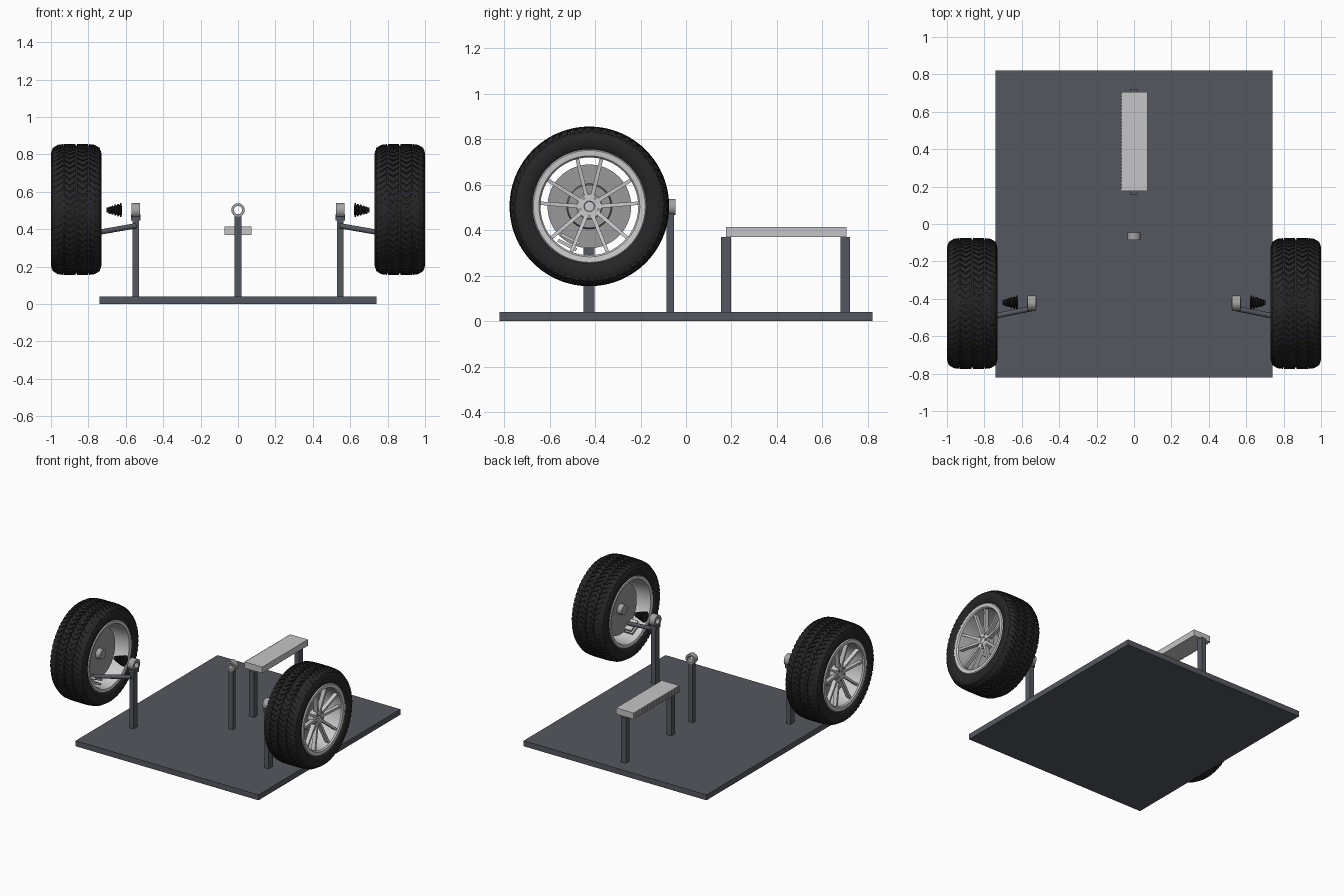
import bpy, bmesh, math
from mathutils import Vector, Matrix

if "Cube" in bpy.data.objects:
    bpy.data.objects.remove(bpy.data.objects["Cube"])

def material(name, rgb):
    m = bpy.data.materials.new(name)
    m.diffuse_color = (*rgb, 1)
    m.use_nodes = True
    m.node_tree.nodes["Principled BSDF"].inputs["Base Color"].default_value = m.diffuse_color
    return m

FRAME = material("slate grey", (0.09, 0.097, 0.115))
LIGHT = material("light grey", (0.56, 0.56, 0.57))
METAL = material("alloy silver", (0.60, 0.60, 0.61))
DISC = material("disc grey", (0.32, 0.32, 0.325))
BUSH = material("bushing grey", (0.36, 0.36, 0.37))
TYRE = material("rubber black", (0.02, 0.02, 0.021))
BOOT = material("boot black", (0.013, 0.013, 0.014))

def finish(bm, name, mat, smooth=False):
    bmesh.ops.recalc_face_normals(bm, faces=bm.faces)
    mesh = bpy.data.meshes.new(name)
    bm.to_mesh(mesh)
    bm.free()
    mesh.materials.append(mat)
    ob = bpy.data.objects.new(name, mesh)
    bpy.context.collection.objects.link(ob)
    if smooth:
        bpy.ops.object.select_all(action='DESELECT')
        ob.select_set(True)
        bpy.context.view_layer.objects.active = ob
        bpy.ops.object.shade_smooth_by_angle(angle=math.radians(35))
    return ob

def add_box(bm, lo, hi, matrix=Matrix()):
    lo, hi = Vector(lo), Vector(hi)
    m = matrix @ Matrix.Translation((lo + hi) / 2) @ Matrix.Diagonal((*(hi - lo), 1))
    bmesh.ops.create_cube(bm, size=1, matrix=m)

def box(name, lo, hi, mat):
    bm = bmesh.new()
    add_box(bm, lo, hi)
    return finish(bm, name, mat)

def add_lathe(bm, profile, n, matrix, closed=True):
    """Revolve (x, radius) points around the local x axis."""
    rings = []
    for i in range(n):
        a = 2 * math.pi * i / n
        rings.append([bm.verts.new(matrix @ Vector((u, r * math.cos(a), r * math.sin(a))))
                      for u, r in profile])
    k = len(profile)
    for i in range(n):
        p, q = rings[i], rings[(i + 1) % n]
        for j in range(k if closed else k - 1):
            bm.faces.new((p[j], p[(j + 1) % k], q[(j + 1) % k], q[j]))
    if not closed:
        bm.faces.new([r[0] for r in rings])
        bm.faces.new([r[-1] for r in rings])

def lathe(name, profile, n, matrix, mat, closed=True):
    bm = bmesh.new()
    add_lathe(bm, profile, n, matrix, closed)
    return finish(bm, name, mat, True)

def rod(name, a, b, radius, mat):
    a, b = Vector(a), Vector(b)
    m = Matrix.Translation(a) @ (b - a).to_track_quat('X', 'Z').to_matrix().to_4x4()
    return lathe(name, [(0, radius), ((b - a).length, radius)], 16, m, mat, False)

# base plate and centre stands
box("base_plate", (-0.74, -0.82, 0), (0.74, 0.82, 0.04), FRAME)
box("centre_post", (-0.018, -0.085, 0.04), (0.018, -0.052, 0.475), FRAME)
for name, y in (("front_rack_post", 0.155), ("back_rack_post", 0.68)):
    box(name, (-0.019, y, 0.04), (0.019, y + 0.042, 0.37), FRAME)

# rack bar with fine teeth along one long side
bm = bmesh.new()
add_box(bm, (-0.068, 0.177, 0.37), (0.072, 0.705, 0.415))
for i in range(30):
    y = 0.18 + i * 0.0175
    add_box(bm, (-0.073, y, 0.37), (-0.067, y + 0.0085, 0.415))
finish(bm, "rack_bar", LIGHT)

def bushing(name, centre, length, r, hole, turn):
    m = Matrix.Translation(centre) @ Matrix.Rotation(turn, 4, 'Z')
    h = length / 2
    lathe(name, [(-h, hole), (-h, r), (h, r), (h, hole)], 32, m, BUSH)

bushing("centre_bushing", (0, -0.066, 0.502), 0.04, 0.036, 0.022, math.pi / 2)

# tyre and rim half sections, offset across the width and radius
TYRE_HALF = [(0.0, 0.343), (0.075, 0.342), (0.108, 0.338), (0.124, 0.328), (0.132, 0.312),
             (0.135, 0.295), (0.131, 0.272), (0.122, 0.252), (0.112, 0.244)]
TYRE_LOOP = TYRE_HALF + [(-u, r) for u, r in TYRE_HALF[:0:-1]]
RIM_LOOP = [(0.122, 0.251), (0.129, 0.246), (0.127, 0.222), (0.118, 0.215), (0.06, 0.216),
            (-0.10, 0.220), (-0.124, 0.226), (-0.128, 0.246), (-0.122, 0.251), (-0.10, 0.245),
            (0.10, 0.245)]

# tread rows: outer and inner edge with radius and slant of each edge
ROWS = [(0.004, 0.0, 0.351, 0.352), (0.036, 1.0, 0.351, 0.351), (0.064, 0.0, 0.350, 0.350),
        (0.098, 1.0, 0.346, 0.346), (0.128, 1.3, 0.328, 0.328)]

def add_tread(bm, matrix, count=60):
    step = 2 * math.pi / count
    for side in (1, -1):
        for row in range(4):
            a, b = ROWS[row], ROWS[row + 1]
            gap = 0.004 if row == 2 else 0.0
            for i in range(count):
                vs = []
                for drop in (0.014, 0):
                    for (u, slant, r, _), t in ((a, 0), (b, 0), (b, 0.68), (a, 0.68)):
                        uu = u + gap if (u == a[0]) else u
                        ang = (i + t + slant * 0.7 + (0.5 if side < 0 else 0)) * step
                        vs.append(bm.verts.new(matrix @ Vector((
                            side * uu, (r - drop) * math.cos(ang), (r - drop) * math.sin(ang)))))
                for f in ((0, 1, 2, 3), (4, 5, 6, 7), (0, 1, 5, 4), (1, 2, 6, 5),
                          (2, 3, 7, 6), (3, 0, 4, 7)):
                    bm.faces.new([vs[j] for j in f])

def corner(side, s):
    # everything on one side; local +x points outboard
    def P(x, y, z):
        return (s * x, y, z)
    W = Matrix.Translation(P(0.865, -0.425, 0.505)) @ Matrix.Diagonal((s, 1, 1, 1))

    # tyre with tread blocks
    lathe(side + "_tyre", TYRE_LOOP, 72, W, TYRE)
    bm = bmesh.new()
    add_tread(bm, W)
    finish(bm, side + "_tread_blocks", TYRE)

    # rim, hub and five pairs of spokes
    lathe(side + "_rim", RIM_LOOP, 72, W, METAL)
    bm = bmesh.new()
    add_lathe(bm, [(0.035, 0.052), (0.082, 0.058), (0.09, 0.052), (0.09, 0.024), (0.084, 0.021)],
              40, W, False)
    for i in range(5):
        mid = math.pi / 2 + i * 2 * math.pi / 5
        for d in (-1, 1):
            vs = []
            for r, spread, half, u0, u1 in ((0.035, 0.30, 0.009, 0.055, 0.088),
                                            (0.219, 0.25, 0.0075, 0.085, 0.116)):
                ang = mid + d * spread
                c = Vector((0, r * math.cos(ang), r * math.sin(ang)))
                t = Vector((0, -math.sin(ang), math.cos(ang))) * half
                for u, w in ((u0, -0.7), (u0, 0.7), (u1, 1), (u1, -1)):
                    vs.append(bm.verts.new(W @ (c + t * w + Vector((u, 0, 0)))))
            for f in ((0, 1, 2, 3), (4, 5, 6, 7), (0, 1, 5, 4), (1, 2, 6, 5),
                      (2, 3, 7, 6), (3, 0, 4, 7)):
                bm.faces.new([vs[j] for j in f])
    finish(bm, side + "_spokes", METAL, True)
    bm = bmesh.new()
    for i in range(5):
        a = math.pi / 2 + (i + 0.5) * 2 * math.pi / 5
        m = W @ Matrix.Translation((0, 0.042 * math.cos(a), 0.042 * math.sin(a)))
        add_lathe(bm, [(0.08, 0.008), (0.096, 0.008)], 6, m, False)
    finish(bm, side + "_wheel_nuts", DISC)

    # brake disc with raised hat and inner hub
    lathe(side + "_brake_disc", [(-0.035, 0.11), (-0.04, 0.184), (-0.015, 0.184), (-0.015, 0.10),
                                 (0.035, 0.095)], 64, W, DISC, False)
    lathe(side + "_inner_hub", [(-0.07, 0.034), (-0.034, 0.038)], 32, W, BUSH, False)

    # steering bracket behind the spokes
    bm = bmesh.new()
    tilt = Matrix.Translation(P(0.82, -0.517, 0.345)) @ Matrix.Rotation(math.radians(-27), 4, 'X')
    for z in (-0.018, 0.012):
        add_box(bm, (-0.05, -0.045, z), (0.05, 0.045, z + 0.014), tilt)
    finish(bm, side + "_bracket", LIGHT)

    # post, collar, bushing, arm and bellows
    x0, x1 = sorted((s * 0.53, s * 0.563))
    box(side + "_post", (x0, -0.45, 0.04), (x1, -0.402, 0.45), FRAME)
    x0, x1 = sorted((s * 0.522, s * 0.573))
    box(side + "_collar", (x0, -0.448, 0.445), (x1, -0.397, 0.478), FRAME)
    bushing(side + "_bushing", P(0.546, -0.423, 0.5), 0.045, 0.041, 0.022, 0)
    rod(side + "_track_arm", P(0.545, -0.452, 0.418), P(0.82, -0.507, 0.37), 0.014, FRAME)
    ribs = [(0.0, 0.012)]
    for i in range(5):
        r = 0.038 - i * 0.0045
        ribs += [(0.003 + i * 0.015, r), (0.009 + i * 0.015, r), (0.014 + i * 0.015, r * 0.65)]
    ribs.append((0.083, 0.014))
    B = Matrix.Translation(P(0.62, -0.42, 0.502)) @ Matrix.Diagonal((s, 1, 1, 1))
    lathe(side + "_bellows", ribs, 28, B, BOOT, False)

for side, s in (("left", -1), ("right", 1)):
    corner(side, s)
